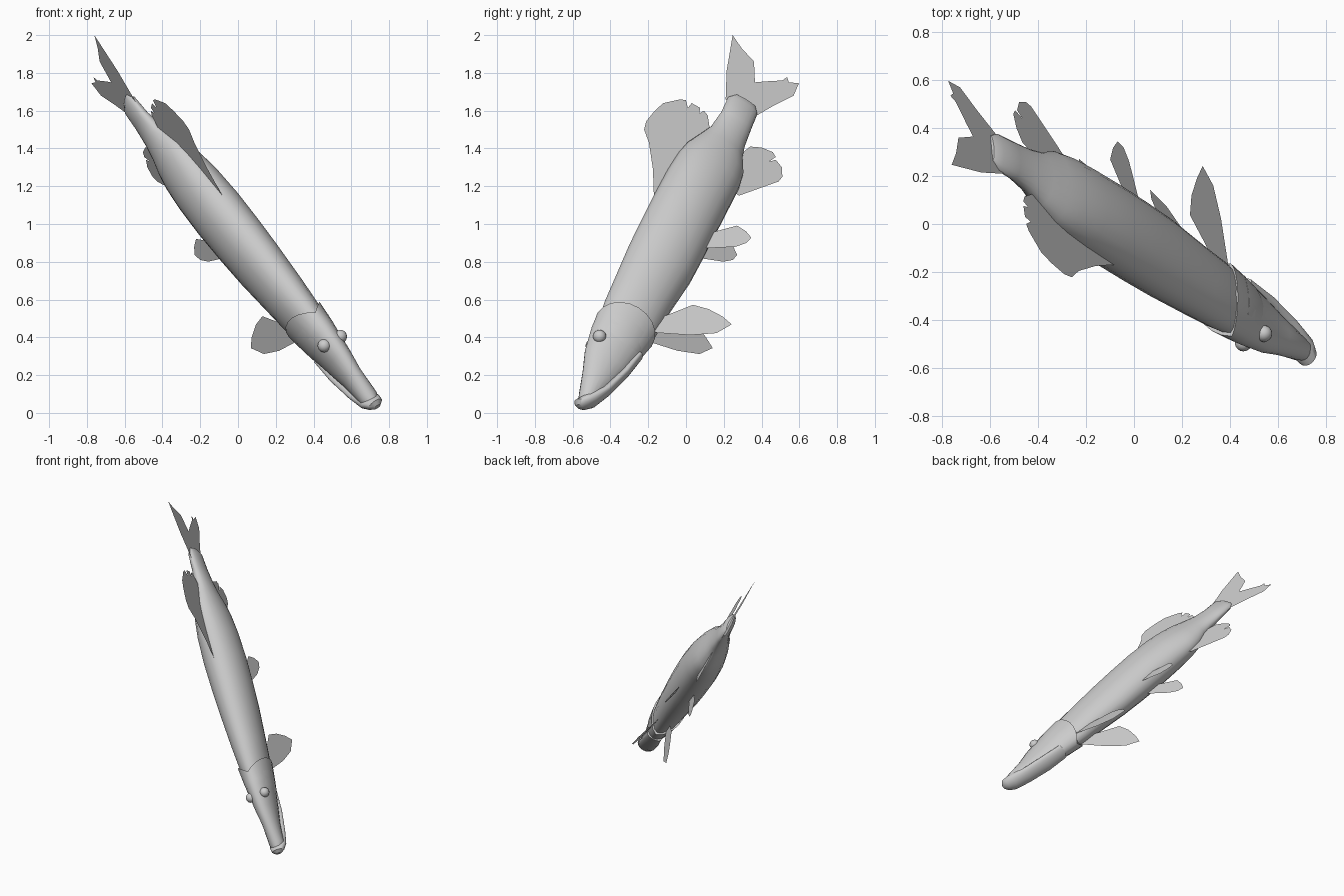
import bpy, bmesh, math
from mathutils import Vector

# Fish frame: along the body (snout to tail), dorsal, sideways
A = Vector((-0.585, 0.384, 0.714)).normalized()
W = A.cross(Vector((0.09, -0.85, 0.525))).normalized()
U = W.cross(A)
MID = 0.401          # sideways offset of the mirror plane


def place(s, h, l=0.0):
    return A * s + U * h + W * (MID + l)


def finish(name, verts, faces, angle=40):
    me = bpy.data.meshes.new(name)
    me.from_pydata(verts, [], faces)
    bm = bmesh.new()
    bm.from_mesh(me)
    bmesh.ops.recalc_face_normals(bm, faces=bm.faces)
    bm.to_mesh(me)
    bm.free()
    ob = bpy.data.objects.new(name, me)
    bpy.context.collection.objects.link(ob)
    bpy.context.view_layer.objects.active = ob
    ob.select_set(True)
    bpy.ops.object.shade_smooth_by_angle(angle=math.radians(angle))
    ob.select_set(False)
    return ob


def loft(name, rings, n=20, flap=0.0):
    """Oval rings (s, top, bottom, half width); flap bows the last ring back."""
    verts, faces = [], []
    for i, (s, top, bot, w) in enumerate(rings):
        for k in range(n):
            t = 2 * math.pi * k / n
            c, d = math.cos(t), math.sin(t)
            ds = flap * abs(c) if i == len(rings) - 1 else 0
            verts.append(place(s + ds, (top + bot) / 2 + d * (top - bot) / 2, w * c))
    for i in range(len(rings) - 1):
        for k in range(n):
            a, b = i * n + k, i * n + (k + 1) % n
            faces.append((a, b, b + n, a + n))
    faces.append(tuple(range(n)))
    faces.append(tuple(range(len(verts) - n, len(verts))))
    return finish(name, verts, faces)


def median_fin(name, outline):
    """Flat fin on the mirror plane, outline given as (y, z)."""
    verts = [Vector(((MID - W.y * y - W.z * z) / W.x, y, z)) for y, z in outline]
    return finish(name, verts, [tuple(range(len(verts)))])


def paired_fin(name, outline):
    for side, tag in ((1, "left"), (-1, "right")):
        verts = [place(s, h, side * l) for s, h, l in outline]
        finish(f"{name}_{tag}", verts, [tuple(range(len(verts)))])


# Trunk
loft("body", [
    (-0.06, 0.69, 0.385, 0.085), (0.05, 0.706, 0.377, 0.10), (0.20, 0.716, 0.372, 0.113),
    (0.44, 0.733, 0.352, 0.128), (0.62, 0.739, 0.352, 0.136), (0.81, 0.743, 0.355, 0.14),
    (1.00, 0.743, 0.358, 0.132), (1.13, 0.735, 0.36, 0.115), (1.22, 0.718, 0.375, 0.097),
    (1.31, 0.68, 0.42, 0.075), (1.39, 0.648, 0.44, 0.058), (1.50, 0.637, 0.452, 0.042),
    (1.61, 0.642, 0.462, 0.035), (1.65, 0.61, 0.49, 0.012)])

# Head ending in the gill covers
loft("head", [
    (-0.585, 0.58, 0.51, 0.035), (-0.55, 0.592, 0.495, 0.053), (-0.40, 0.637, 0.452, 0.056),
    (-0.29, 0.675, 0.422, 0.07), (-0.14, 0.702, 0.39, 0.088), (-0.10, 0.705, 0.383, 0.096),
    (-0.04, 0.711, 0.372, 0.111)], flap=0.09)
loft("cheek_plate", [
    (-0.22, 0.66, 0.42, 0.07), (-0.15, 0.69, 0.395, 0.091), (-0.10, 0.70, 0.388, 0.104)], flap=0.06)

# Lower jaw, jutting past the snout
loft("lower_jaw", [
    (-0.625, 0.575, 0.54, 0.02), (-0.605, 0.596, 0.515, 0.045), (-0.565, 0.575, 0.484, 0.06),
    (-0.46, 0.507, 0.448, 0.06), (-0.30, 0.462, 0.408, 0.062), (-0.15, 0.44, 0.386, 0.055)])

# Eyes
for side, tag in ((1, "left"), (-1, "right")):
    bpy.ops.mesh.primitive_uv_sphere_add(segments=16, ring_count=10, radius=0.035,
                                         location=place(-0.204, 0.647, side * 0.053))
    eye = bpy.context.object
    eye.name = f"eye_{tag}"
    bpy.ops.object.shade_smooth()
    eye.select_set(False)

# Fins on the midline
median_fin("dorsal_fin", [
    (-0.17, 1.15), (-0.175, 1.29), (-0.196, 1.43), (-0.222, 1.50), (-0.21, 1.545), (-0.165, 1.60),
    (-0.12, 1.64), (-0.03, 1.66), (0.0, 1.655), (0.01, 1.615), (0.03, 1.64), (0.075, 1.615),
    (0.07, 1.585), (0.095, 1.60), (0.115, 1.575), (0.125, 1.51), (0.10, 1.47), (-0.05, 1.22)])
median_fin("anal_fin", [
    (0.29, 1.37), (0.34, 1.41), (0.40, 1.405), (0.46, 1.38), (0.475, 1.355), (0.44, 1.33),
    (0.475, 1.34), (0.508, 1.30), (0.51, 1.25), (0.49, 1.225), (0.42, 1.20), (0.28, 1.15),
    (0.24, 1.18), (0.24, 1.36)])
median_fin("tail_fin", [
    (0.21, 1.66), (0.215, 1.81), (0.247, 2.0), (0.295, 1.93), (0.36, 1.86), (0.365, 1.75),
    (0.42, 1.755), (0.51, 1.76), (0.535, 1.778), (0.545, 1.75), (0.598, 1.745), (0.57, 1.68),
    (0.47, 1.63), (0.375, 1.575), (0.25, 1.60)])

# Paired fins: along, height, sideways
paired_fin("pectoral_fin", [
    (0.0, 0.42, 0.045), (0.09, 0.23, 0.09), (0.17, 0.115, 0.12), (0.26, 0.067, 0.136),
    (0.285, 0.13, 0.118), (0.298, 0.21, 0.09), (0.286, 0.29, 0.065), (0.13, 0.40, 0.045)])
paired_fin("pelvic_fin", [
    (0.65, 0.375, 0.055), (0.74, 0.24, 0.085), (0.79, 0.20, 0.097), (0.835, 0.19, 0.10),
    (0.86, 0.23, 0.09), (0.87, 0.285, 0.076), (0.77, 0.375, 0.057)])
